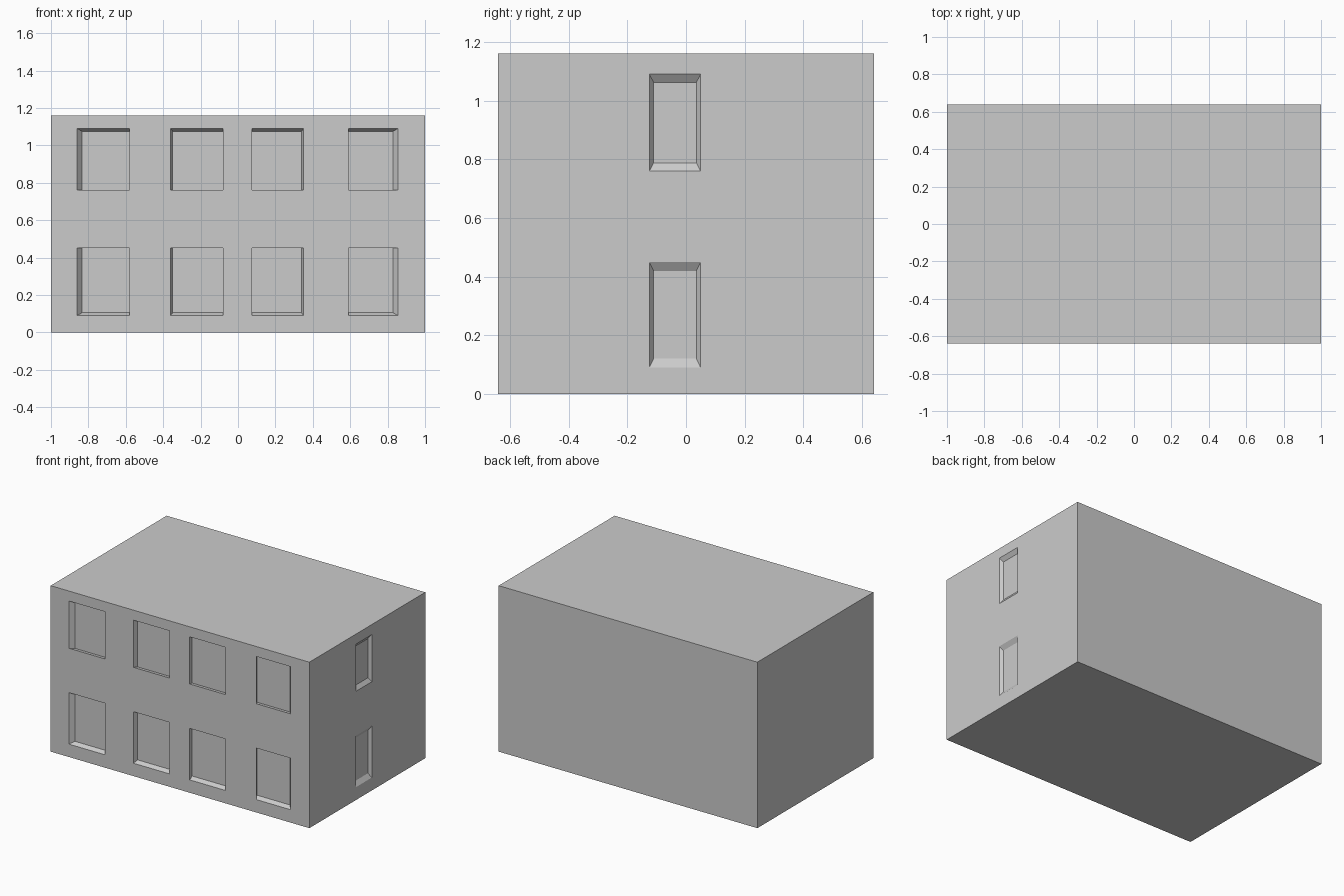
import bpy, bmesh

if "Cube" in bpy.data.objects:
    bpy.data.objects.remove(bpy.data.objects["Cube"])

W, D, H = 1.0, 0.64, 1.16           # half width, half depth, height
ROWS = [(0.09, 0.45), (0.76, 1.09)]  # window sills and heads
COLS = [(-0.86, -0.58), (-0.36, -0.08), (0.075, 0.35), (0.59, 0.855)]
SIDE = (-0.125, 0.05)


def add_box(bm, near, far):
    """Six-sided solid between two matching four-cornered rings."""
    a = [bm.verts.new(p) for p in near]
    b = [bm.verts.new(p) for p in far]
    bm.faces.new(a)
    bm.faces.new(b)
    for i in range(4):
        j = (i + 1) % 4
        bm.faces.new((a[i], a[j], b[j], b[i]))


def finish(bm, name):
    bmesh.ops.recalc_face_normals(bm, faces=bm.faces)
    mesh = bpy.data.meshes.new(name)
    bm.to_mesh(mesh)
    bm.free()
    obj = bpy.data.objects.new(name, mesh)
    bpy.context.collection.objects.link(obj)
    return obj


def add_recess(bm, u, v, pivot, scale, depth, place):
    """Tapered cutter: true size at the wall, scaled about pivot at full depth."""
    def ring(s, d):
        return [place(pivot[0] + (x - pivot[0]) * s, pivot[1] + (z - pivot[1]) * s, d)
                for x, z in ((u[0], v[0]), (u[1], v[0]), (u[1], v[1]), (u[0], v[1]))]
    add_box(bm, ring(2 - scale, -depth), ring(scale, depth))


# Building block
bm = bmesh.new()
corners = [(-W, -D), (W, -D), (W, D), (-W, D)]
add_box(bm, [(x, y, 0) for x, y in corners], [(x, y, H) for x, y in corners])
building = finish(bm, "building")

# Window recesses
bm = bmesh.new()
for row in ROWS:
    # Front windows lean together towards the middle of the wall
    for col in COLS:
        add_recess(bm, col, row, (0, 0.59), 0.97, 0.03,
                   lambda u, v, d: (u, -D + d, v))
    # Right side windows each taper about their own middle
    add_recess(bm, SIDE, row, (sum(SIDE) / 2, sum(row) / 2), 0.83, 0.02,
               lambda u, v, d: (W - d, u, v))
cutter = finish(bm, "window_cutter")

# Cut the windows, then discard the cutter
mod = building.modifiers.new("windows", "BOOLEAN")
mod.operation = "DIFFERENCE"
mod.solver = "EXACT"
mod.object = cutter
bpy.context.view_layer.objects.active = building
bpy.ops.object.modifier_apply(modifier=mod.name)
bpy.data.objects.remove(cutter)
